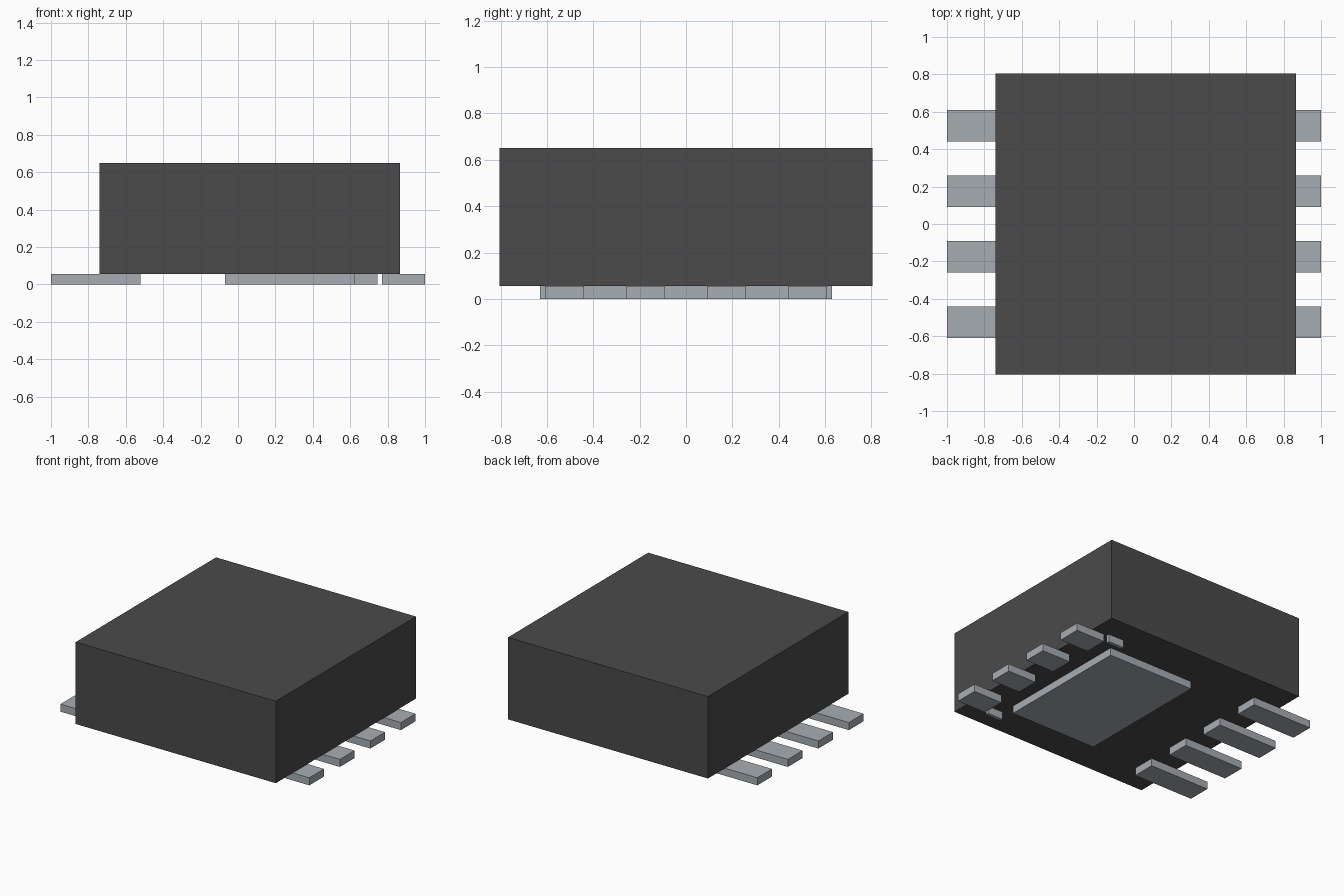
import bpy

old = bpy.data.objects.get("Cube")
if old:
    bpy.data.objects.remove(old, do_unlink=True)


def material(name, rgb):
    m = bpy.data.materials.new(name)
    m.use_nodes = True
    m.diffuse_color = (*rgb, 1)
    m.node_tree.nodes["Principled BSDF"].inputs["Base Color"].default_value = (*rgb, 1)
    return m


def box(name, mat, x, y, z):
    """Box spanning the given (low, high) ranges."""
    spans = (x, y, z)
    bpy.ops.mesh.primitive_cube_add(size=1)
    ob = bpy.context.object
    ob.name = name
    for v in ob.data.vertices:
        v.co = [lo + (c + 0.5) * (hi - lo) for c, (lo, hi) in zip(v.co, spans)]
    ob.data.materials.append(mat)
    return ob


plastic = material("dark grey plastic", (0.069, 0.069, 0.069))
metal = material("tinned metal", (0.38, 0.42, 0.45))
BASE = (0, 0.055)

# Moulded package body
box("package_body", plastic, (-0.74, 0.867), (-0.805, 0.805), (0.055, 0.65))

# Leads: long on one side, short on the other
for i in range(4):
    y = (i - 1.5) * 0.35
    span = (y - 0.084, y + 0.084)
    box(f"long_lead_{i + 1}", metal, (-1, -0.522), span, BASE)
    box(f"short_lead_{i + 1}", metal, (0.77, 1), span, BASE)

# Thermal pad with a thin tab beyond each side
box("thermal_pad", metal, (-0.07, 0.62), (-0.5, 0.5), BASE)
box("back_tab", metal, (0.62, 0.745), (0.605, 0.63), BASE)
box("front_tab", metal, (0.62, 0.745), (-0.63, -0.605), BASE)
